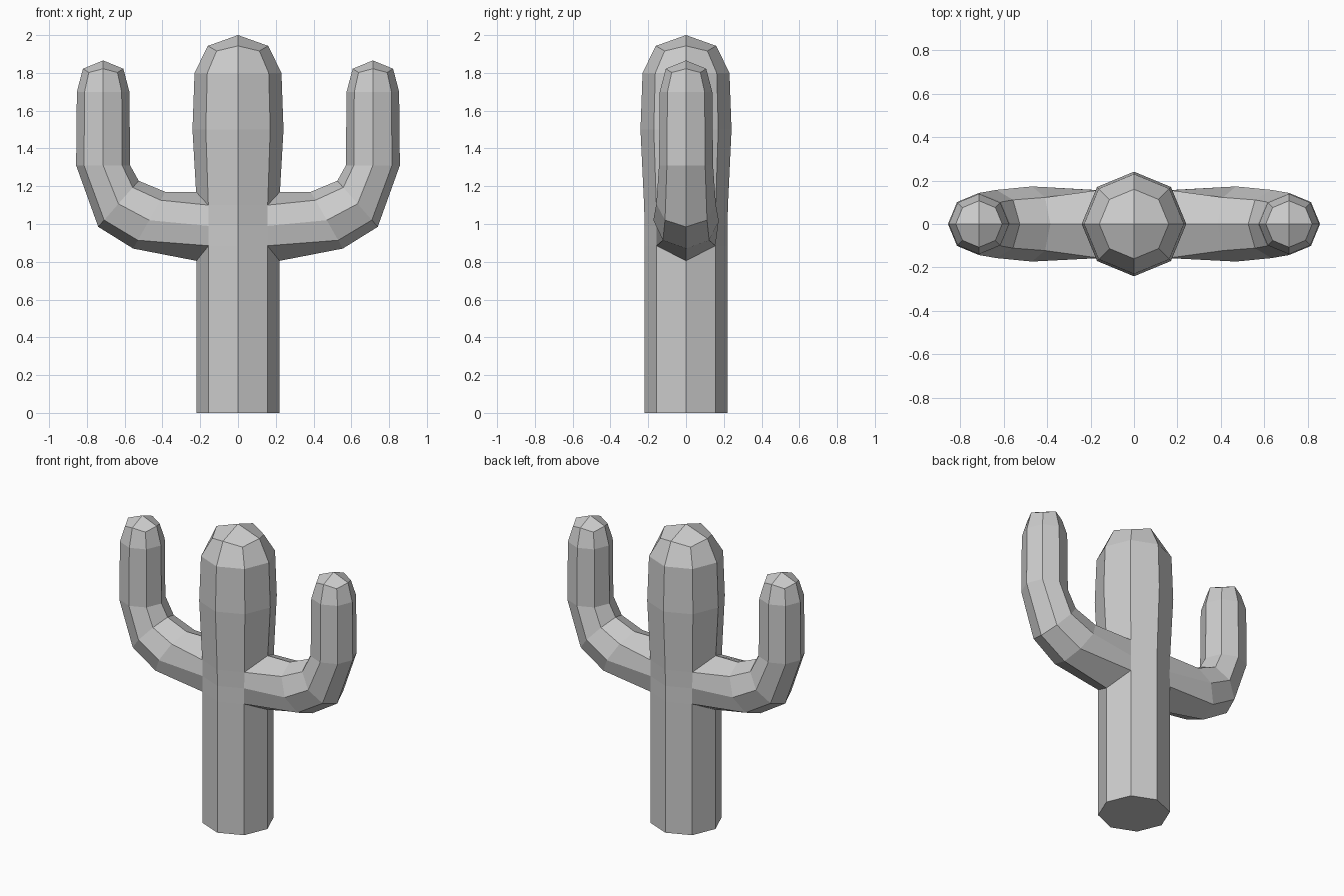
import bpy, bmesh, math

if "Cube" in bpy.data.objects:
    bpy.data.objects.remove(bpy.data.objects["Cube"])

bm = bmesh.new()


def ring(cx, cz, dx, dz, b, drop=0.0):
    """Octagon: (dx, dz) is one half axis in the XZ plane, b the half width in y."""
    out = []
    for k in range(8):
        c, s = math.cos(k * math.pi / 4), math.sin(k * math.pi / 4)
        z = cz + dz * c - (drop if k % 2 else 0)
        out.append(bm.verts.new((cx + dx * c, b * s, z)))
    return out


def bridge(r0, r1):
    for k in range(8):
        n = (k + 1) % 8
        bm.faces.new((r0[k], r0[n], r1[n], r1[k]))


def cap(r, x, z):
    tip = bm.verts.new((x, 0, z))
    for k in range(0, 8, 2):
        bm.faces.new((tip, r[k], r[k + 1], r[(k + 2) % 8]))


# Trunk: octagonal rings, bulging towards the domed top
base, low, mid, high, bulge, shoulder, crown = trunk = [
    ring(0, z, r, 0, r, drop) for z, r, drop in (
        (0, 0.22, 0), (0.885, 0.22, 0), (0.99, 0.219, 0), (1.10, 0.222, 0),
        (1.50, 0.241, 0), (1.80, 0.23, 0), (1.943, 0.16, 0.027))]
for a, b in zip(trunk, trunk[1:]):
    bridge(a, b)
bm.faces.new(base[::-1])
cap(crown, 0, 2.0)

# Arms: open the trunk sides, then sweep each arm out and up
for s, i in ((1, 0), (-1, 4)):
    low[i].co.z, high[i].co.z = 0.805, 1.17
    p, q = (i + s) % 8, (i - s) % 8
    root = [low[i], low[p], mid[p], high[p], high[i], high[q], mid[q], low[q]]
    bm.verts.remove(mid[i])
    rings = [root] + [ring(s * x, z, s * dx, dz, w, drop) for x, z, dx, dz, w, drop in (
        (0.47, 1.02, 0.085, -0.15, 0.173, 0),
        (0.633, 1.107, 0.107, -0.122, 0.157, 0),
        (0.714, 1.31, 0.143, 0, 0.143, 0),
        (0.714, 1.70, 0.139, 0, 0.139, 0),
        (0.714, 1.822, 0.107, 0, 0.107, 0.02))]
    for a, b in zip(rings, rings[1:]):
        bridge(a, b)
    cap(rings[-1], s * 0.714, 1.866)

bmesh.ops.recalc_face_normals(bm, faces=bm.faces)
mesh = bpy.data.meshes.new("cactus")
bm.to_mesh(mesh)
bm.free()
bpy.context.collection.objects.link(bpy.data.objects.new("cactus", mesh))
